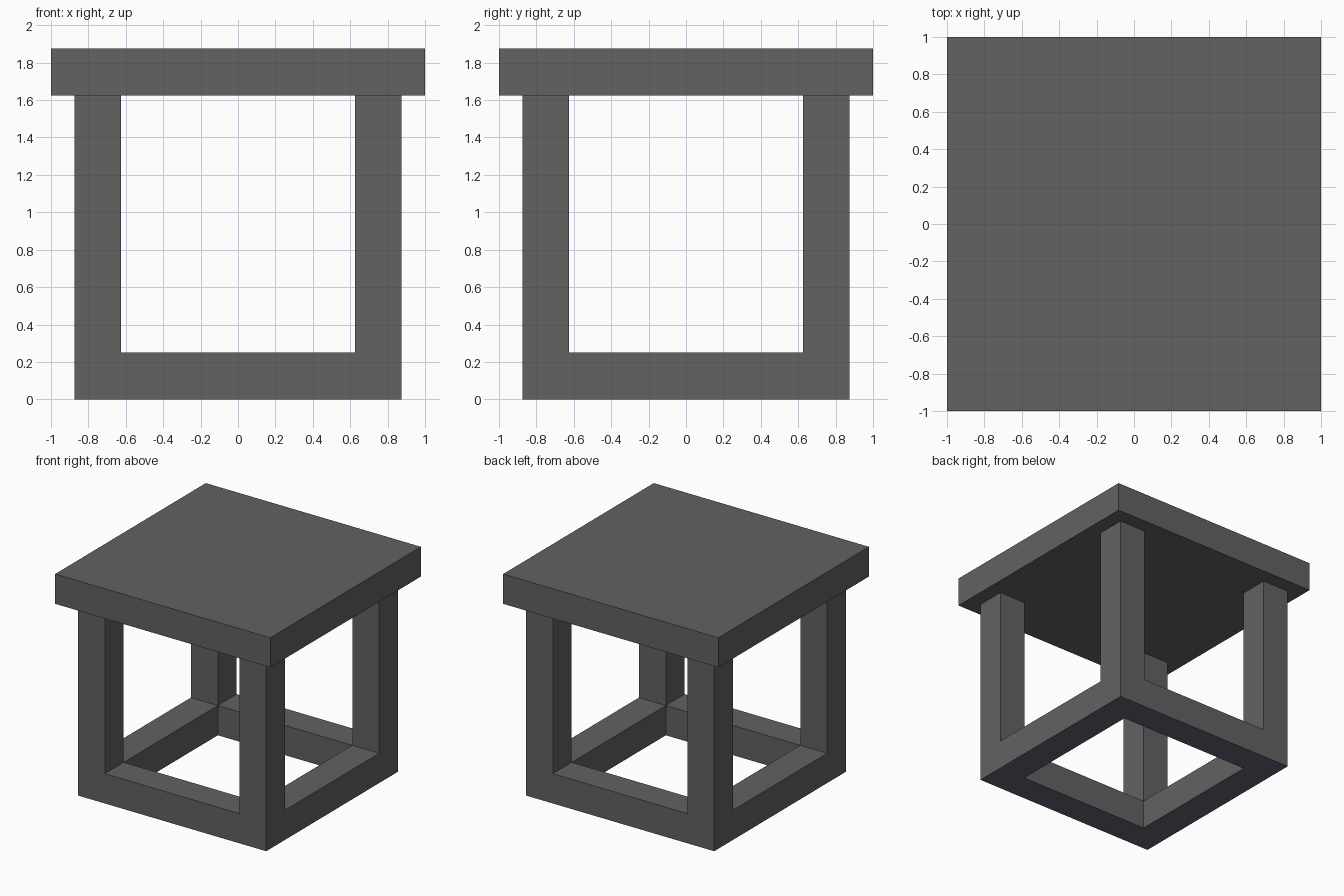
import bpy
import bmesh

default = bpy.data.objects.get("Cube")
if default:
    bpy.data.objects.remove(default, do_unlink=True)

OUTER, INNER = 0.875, 0.625      # leg and rail extents
RAIL_H, LEG_H, TOP_H = 0.25, 1.375, 0.25


def make_material(name, rgb):
    mat = bpy.data.materials.new(name)
    mat.use_nodes = True
    color = (*rgb, 1.0)
    mat.diffuse_color = color
    mat.node_tree.nodes["Principled BSDF"].inputs["Base Color"].default_value = color
    return mat


def make_object(name, bm, materials):
    mesh = bpy.data.meshes.new(name)
    bm.to_mesh(mesh)
    bm.free()
    for mat in materials:
        mesh.materials.append(mat)
    obj = bpy.data.objects.new(name, mesh)
    bpy.context.collection.objects.link(obj)
    return obj


def raise_faces(bm, faces, height):
    """Extrude faces upward and return the new upper faces."""
    result = bmesh.ops.extrude_face_region(bm, geom=faces, use_keep_orig=True)["geom"]
    verts = [g for g in result if isinstance(g, bmesh.types.BMVert)]
    bmesh.ops.translate(bm, verts=verts, vec=(0, 0, height))
    return [g for g in result if isinstance(g, bmesh.types.BMFace)]


gray = make_material("dark gray", (0.122, 0.122, 0.122))
slate = make_material("slate underside", (0.114, 0.134, 0.167))

# Frame: a square ring of rails with a leg raised from each corner
bm = bmesh.new()
steps = (-OUTER, -INNER, INNER, OUTER)
grid = [[bm.verts.new((x, y, 0)) for x in steps] for y in steps]
ring = []
for j in range(3):
    for i in range(3):
        if (i, j) != (1, 1):
            ring.append(bm.faces.new((grid[j][i], grid[j][i + 1],
                                      grid[j + 1][i + 1], grid[j + 1][i])))
rail_tops = raise_faces(bm, ring, RAIL_H)
corners = []
for face in rail_tops:
    c = face.calc_center_median()
    if abs(c.x) > INNER and abs(c.y) > INNER:
        corners.append(face)
raise_faces(bm, corners, LEG_H)
bmesh.ops.delete(bm, geom=corners, context="FACES_ONLY")
bmesh.ops.recalc_face_normals(bm, faces=bm.faces)

# Underside of the rails has its own colour
for face in bm.faces:
    face.material_index = int(face.calc_center_median().z < 0.001)

# Merge flush faces so rails and legs read as one surface
bmesh.ops.dissolve_limit(bm, angle_limit=0.01, verts=bm.verts, edges=bm.edges,
                         delimit={"MATERIAL"})
make_object("leg_frame", bm, [gray, slate])

# Table top
bm = bmesh.new()
bmesh.ops.create_cube(bm, size=1)
bmesh.ops.scale(bm, verts=bm.verts, vec=(2, 2, TOP_H))
top = make_object("table_top", bm, [gray])
top.location.z = RAIL_H + LEG_H + TOP_H / 2
